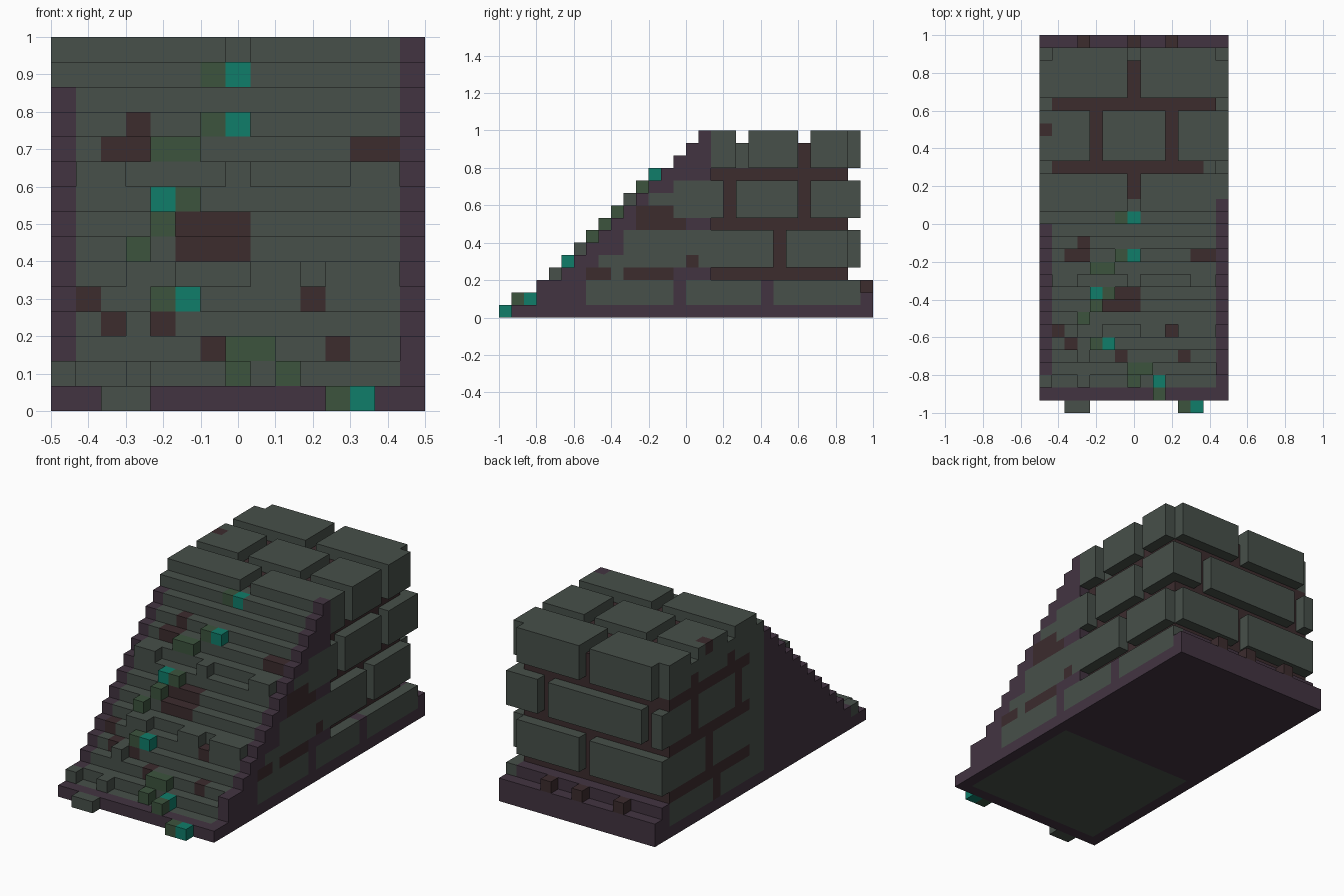
import bpy
import bmesh
from mathutils import Vector

cube = bpy.data.objects.get("Cube")
if cube:
    bpy.data.objects.remove(cube)

UNIT = 1 / 15          # edge of one block
WIDE, TALL = 15, 15
RIGHT = WIDE - 1       # last column across
TOP = TALL - 1         # highest layer
BACK = 28              # outer face of the rear wall

COLORS = {
    "stone": (0.063, 0.079, 0.067),
    "purple_earth": (0.055, 0.034, 0.053),
    "brown_mortar": (0.045, 0.025, 0.027),
    "moss": (0.045, 0.088, 0.048),
    "teal_crystal": (0.005, 0.205, 0.144),
}
STONE, EARTH, MORTAR, MOSS, CRYSTAL = range(len(COLORS))

materials = []
for label, rgb in COLORS.items():
    mat = bpy.data.materials.new(label)
    mat.use_nodes = True
    mat.diffuse_color = (*rgb, 1)
    shader = mat.node_tree.nodes["Principled BSDF"]
    shader.inputs["Base Color"].default_value = (*rgb, 1)
    shader.inputs["Roughness"].default_value = 0.9
    materials.append(mat)

cells = {}             # block position -> (part name, colour index)


def span(value):
    """Inclusive range from a number or a pair."""
    first, last = value if isinstance(value, tuple) else (value, value)
    return range(first, last + 1)


def fill(part, color, across, along, up):
    for i in span(across):
        for j in span(along):
            for k in span(up):
                cells[i, j, k] = (part, color)


def paint(color, across, along, up):
    """Recolour blocks that are already there."""
    for i in span(across):
        for j in span(along):
            for k in span(up):
                if (i, j, k) in cells:
                    cells[i, j, k] = (cells[i, j, k][0], color)


def carve(across, along, up):
    for i in span(across):
        for j in span(along):
            for k in span(up):
                cells.pop((i, j, k), None)


# Base slab with the rear ledge
fill("base_slab", EARTH, (0, RIGHT), (1, 29), 0)
fill("base_slab", EARTH, (0, RIGHT), 29, 1)
fill("base_slab", EARTH, (0, RIGHT), BACK, (1, 2))
fill("base_slab", EARTH, RIGHT, (3, BACK), (1, 2))
paint(STONE, (1, RIGHT - 1), (2, 13), 0)
for i in (3, 7, 10):
    fill("ledge_stubs", MORTAR, i, 29, 2)

# Mortar core, stepped front and side borders
for k in range(1, TALL):
    start = k + 2
    if k < TOP:
        fill("mortar_core", MORTAR, (0, RIGHT - 1), (start, 27), k)
        fill("side_borders", EARTH, 0, (start, max(start, 14)), k)
    fill("side_borders", EARTH, RIGHT, (start, 16), k)
    fill("front_steps", STONE, (1, RIGHT - 1), (start, start + 1), k)
    if start < 17:
        fill("left_wall", STONE, 0, (max(start, 15), 16), k)
fill("front_steps", STONE, 0, 16, TOP)

# Side wall stones: bottom layer of a course -> runs along the wall
side_courses = {
    4: [(17, 21), (23, BACK)],
    8: [(17, 17), (19, 23), (25, BACK)],
    12: [(17, 18), (20, 23), (25, BACK)],
}
for low, runs in side_courses.items():
    for run in runs:
        fill("right_wall", STONE, RIGHT, run, (low, low + 2))
        fill("left_wall", STONE, 0, (run[0], min(run[1], 27)), (low, low + 2))

# Lowest side stones, flush with the border
for run in ((7, 13), (15, 20), (22, BACK)):
    paint(STONE, RIGHT, run, (1, 2))
for run in ((15, 20), (22, 27)):
    paint(STONE, 0, run, (1, 2))

# Stones and mortar showing through the right border
for color, along, up in (
    (STONE, (8, 14), 4), (STONE, (10, 14), (5, 6)), (STONE, 16, (4, 6)),
    (STONE, 15, (5, 6)), (MORTAR, 15, 4),
    (MORTAR, (7, 8), 3), (STONE, 9, 3), (MORTAR, (10, 13), 3),
    (MORTAR, (11, 14), 7), (MORTAR, (11, 13), 8),
    (STONE, (14, 16), (8, 10)), (STONE, (12, 13), 9),
):
    paint(color, RIGHT, along, up)

# Rear wall stones
rear_courses = {
    4: [(0, 6), (8, RIGHT)],
    8: [(0, 0), (2, 10), (12, RIGHT)],
    12: [(0, 6), (8, RIGHT)],
}
for low, runs in rear_courses.items():
    carve((0, RIGHT), BACK, (low, low + 2))
    for run in runs:
        fill("rear_wall", STONE, run, BACK, (low, low + 2))
carve(RIGHT, BACK, (4, 6))
for i in (0, RIGHT):
    carve(i, BACK, (12, TOP))

# Top paving, three rows with staggered joints
paving = {
    (16, 18): [(0, 6), (8, RIGHT)],
    (20, 23): [(0, 3), (5, 9), (11, RIGHT)],
    (25, 27): [(0, 6), (8, RIGHT)],
}
for row, runs in paving.items():
    for run in runs:
        fill("top_paving", STONE, run, row, TOP)
for run in ((16, 18), (25, 27)):
    carve(7, run, TOP)
carve(4, (20, 23), TOP)
carve(10, (20, 23), TOP)
for j in (19, 24):
    carve((0, RIGHT), j, TOP)
    paint(STONE, 0, j, 13)
paint(STONE, RIGHT - 1, 19, (12, 13))
paint(STONE, 7, 16, 13)
paint(MORTAR, 7, 17, 13)
paint(MORTAR, 0, 22, TOP)
paint(EARTH, RIGHT, 16, TOP)

# Bare mortar patches in the steps: (across, layer)
for across, k in (
    (3, 11), ((2, 3), 10), ((12, 13), 10), ((5, 7), 7), ((5, 7), 6),
    (1, 4), (10, 4), (2, 3), (4, 3), (6, 2), (11, 2),
):
    paint(MORTAR, across, k + 2, k)

# Blocks standing proud of the steps: (colour, across, layer)
for color, across, k in (
    (MOSS, 6, 11), (CRYSTAL, 7, 11), (MOSS, (4, 5), 10),
    (CRYSTAL, 4, 8), (MOSS, 5, 8), (MOSS, 4, 7), (MOSS, 3, 6),
    (MOSS, 4, 4), (CRYSTAL, 5, 4), (MOSS, (7, 8), 2), (MOSS, 7, 1),
    (CRYSTAL, 9, 1), (STONE, 0, 1), (STONE, 3, 1), (STONE, 3, 3),
    (STONE, (3, 4), 5), (STONE, (8, 9), 5), (STONE, (11, 13), 5),
    (STONE, (1, 2), 9), (STONE, 7, 9), (STONE, (12, 13), 9),
):
    fill("crystals" if color == CRYSTAL else "loose_blocks", color, across, k + 1, k)
fill("loose_blocks", MOSS, 9, 1, 1)
fill("loose_blocks", STONE, (2, 3), 0, 0)
fill("loose_blocks", MOSS, 11, 0, 0)
fill("crystals", CRYSTAL, 12, 0, 0)
paint(MOSS, 6, 15, 13)
paint(CRYSTAL, 7, 15, 13)


def quad(cell, axis, side):
    """Corners of one block face, wound outward."""
    u, v = (axis + 1) % 3, (axis + 2) % 3
    corners = []
    for a, b in ((0, 0), (1, 0), (1, 1), (0, 1)):
        point = list(cell)
        point[axis] += side
        point[u] += a
        point[v] += b
        corners.append(tuple(point))
    return corners if side else corners[::-1]


# Turn each part into a mesh of its exposed faces
for part in sorted({entry[0] for entry in cells.values()}):
    bm = bmesh.new()
    verts = {}
    for cell, (owner, color) in cells.items():
        if owner != part:
            continue
        for axis in range(3):
            for side in (0, 1):
                beside = list(cell)
                beside[axis] += 2 * side - 1
                if tuple(beside) in cells:
                    continue
                corners = quad(cell, axis, side)
                for c in corners:
                    if c not in verts:
                        shifted = Vector(c) - Vector((WIDE / 2, WIDE, 0))
                        verts[c] = bm.verts.new(shifted * UNIT)
                bm.faces.new([verts[c] for c in corners]).material_index = color
    mesh = bpy.data.meshes.new(part)
    bm.to_mesh(mesh)
    bm.free()
    for mat in materials:
        mesh.materials.append(mat)
    bpy.context.scene.collection.objects.link(bpy.data.objects.new(part, mesh))
